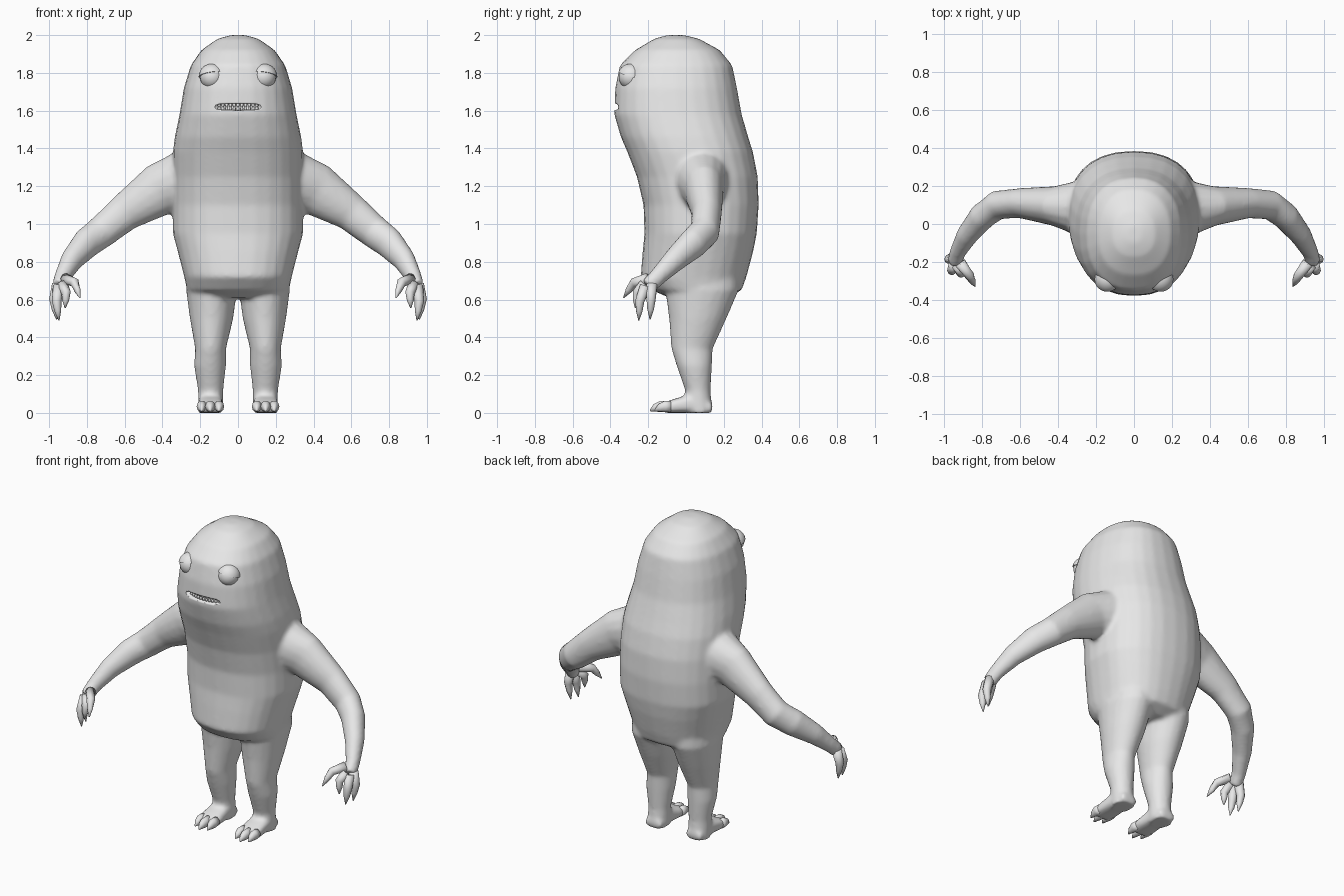
import bpy, bmesh
from math import cos, sin, pi
from mathutils import Vector, Matrix

if "Cube" in bpy.data.objects:
    bpy.data.objects.remove(bpy.data.objects["Cube"])

skin = bpy.data.materials.new("plain grey")
skin.use_nodes = True
skin.diffuse_color = (0.8, 0.8, 0.8, 1)
skin.node_tree.nodes["Principled BSDF"].inputs["Base Color"].default_value = (0.8, 0.8, 0.8, 1)


def finish(bm, name, smooth=True):
    bmesh.ops.recalc_face_normals(bm, faces=bm.faces)
    for f in bm.faces:
        f.smooth = smooth
    me = bpy.data.meshes.new(name)
    bm.to_mesh(me)
    bm.free()
    me.materials.append(skin)
    ob = bpy.data.objects.new(name, me)
    bpy.context.collection.objects.link(ob)
    return ob


def ring(c, a, b, n=2.0, count=20):
    """Superellipse section around c with half axes a and b."""
    def p(v):
        return abs(v) ** (2 / n) * (1 if v >= 0 else -1)
    angles = [2 * pi * i / count for i in range(count)]
    return [Vector(c) + Vector(a) * p(cos(t)) + Vector(b) * p(sin(t)) for t in angles]


def loft(bm, rings):
    """Skin a closed, capped surface over a list of sections."""
    rows = [[bm.verts.new(p) for p in r] for r in rings]
    for lo, hi in zip(rows, rows[1:]):
        for i in range(len(lo)):
            j = (i + 1) % len(lo)
            bm.faces.new((lo[i], lo[j], hi[j], hi[i]))
    bm.faces.new(rows[0])
    bm.faces.new(rows[-1])


def tube(bm, stations, side, ref=(0, 0, 1), count=16):
    """Loft along (x, y, z, height radius, width radius), mirrored by side."""
    pts = [Vector((s[0] * side, s[1], s[2])) for s in stations]
    rings = []
    for i, s in enumerate(stations):
        t = (pts[min(i + 1, len(pts) - 1)] - pts[max(i - 1, 0)]).normalized()
        wide = t.cross(Vector(ref)).normalized()
        rings.append(ring(pts[i], wide * s[-1], wide.cross(t) * s[3], count=count))
    loft(bm, rings)


# Body: head and torso, z / half width / front y / back y
torso = [(2.0, .04, -.10, -.01), (1.98, .11, -.17, .07), (1.92, .195, -.27, .18),
         (1.84, .25, -.35, .245), (1.72, .287, -.375, .27), (1.58, .31, -.38, .295),
         (1.46, .335, -.345, .33), (1.38, .345, -.31, .355), (1.25, .345, -.26, .38),
         (1.1, .345, -.225, .385), (.95, .345, -.22, .375), (.85, .318, -.23, .355),
         (.72, .285, -.24, .32), (.65, .27, -.18, .295), (.61, .2, -.09, .22)]
# Leg: z / centre x / half width / front y / back y
leg = [(.8, .14, .12, -.12, .28), (.65, .14, .135, -.11, .28), (.5, .14, .115, -.09, .215),
       (.34, .145, .082, -.078, .142), (.25, .148, .085, -.05, .138),
       (.12, .145, .067, -.005, .13), (0, .145, .067, 0, .14)]
# Foot: y / half width / height
foot = [(.14, .055, .05), (.03, .064, .1), (-.06, .07, .075), (-.13, .066, .05)]
arm = [(.22, .08, 1.25, .17, .17), (.42, .095, 1.18, .14, .105), (.6, .11, 1.06, .1, .08),
       (.72, .1, .96, .088, .078), (.8, .04, .9, .083, .072), (.88, -.06, .81, .064, .058),
       (.93, -.15, .72, .047, .043), (.945, -.2, .67, .045, .04)]

bm = bmesh.new()
loft(bm, [ring((0, (f + b) / 2, z), (w, 0, 0), (0, (b - f) / 2, 0), 2.3, 28)
          for z, w, f, b in torso])
for side in (1, -1):
    loft(bm, [ring((x * side, (f + b) / 2, z), (w, 0, 0), (0, (b - f) / 2, 0))
              for z, x, w, f, b in leg])
    loft(bm, [ring((.146 * side, y, h / 2), (w, 0, 0), (0, 0, h / 2), 3) for y, w, h in foot])
    tube(bm, arm, side)
body = finish(bm, "body")

# Fuse the limbs into one soft skin
remesh = body.modifiers.new("fuse", "REMESH")
remesh.mode = "VOXEL"
remesh.voxel_size = .013
remesh.use_smooth_shade = True
soften = body.modifiers.new("soften", "SMOOTH")
soften.factor = .5
soften.iterations = 7

# Mouth opening
bm = bmesh.new()
loft(bm, [ring((0, y, 1.62), (.122, 0, 0), (0, 0, .018), 3) for y in (-.48, -.305)])
cutter = finish(bm, "mouth_cutter")
cutter.hide_render = True
cutter.display_type = "WIRE"
cutter.hide_set(True)
cut = body.modifiers.new("mouth", "BOOLEAN")
cut.operation = "DIFFERENCE"
cut.solver = "EXACT"
cut.object = cutter

# Teeth: two rows following the lip curve
bm = bmesh.new()
for row, z in ((1, 1.638), (-1, 1.602)):
    for i in range(-5, 6):
        x = i * .02
        y = -.352 + 1.9 * x * x
        loft(bm, [ring((x, y, z - row * d), (r, 0, 0), (0, r, 0), count=8)
                  for d, r in ((0, .009), (.013, .008), (.024, .002))])
finish(bm, "teeth")

# Hands: curved clawed fingers, tip position and knuckle position
fingers = [((.915, -.205, .71), (.865, -.275, .69), (.837, -.33, .61)),
           ((.93, -.22, .68), (.91, -.26, .635), (.915, -.268, .555)),
           ((.95, -.215, .67), (.96, -.245, .59), (.948, -.25, .49)),
           ((.955, -.18, .68), (.975, -.185, .6), (.96, -.19, .495))]
for side, label in ((1, "left"), (-1, "right")):
    bm = bmesh.new()
    for base, knuckle, tip in fingers:
        near = Vector(knuckle).lerp(Vector(tip), .5)
        tube(bm, [(*base, .03, .03), (*knuckle, .025, .025), (*near, .018, .018),
                  (*tip, .003, .003)], side, (0, 1, .3), 10)
    finish(bm, label + "_fingers")

    # Toes
    bm = bmesh.new()
    for x, reach in ((.1, -.17), (.147, -.19), (.192, -.165)):
        tube(bm, [(x, -.08, .035, .03, .026), (x, reach + .055, .034, .031, .027),
                  (x, reach + .025, .026, .022, .018), (x, reach, .012, .004, .004)],
             side, count=10)
    finish(bm, label + "_toes")

    # Eyeball with a heavy upper lid
    place = Matrix.Translation((.137 * side, -.292, 1.778))
    bm = bmesh.new()
    bmesh.ops.create_uvsphere(bm, u_segments=24, v_segments=16, radius=.064, matrix=place)
    finish(bm, label + "_eye")
    bm = bmesh.new()
    bmesh.ops.create_uvsphere(bm, u_segments=24, v_segments=16, radius=.071)
    bmesh.ops.bisect_plane(bm, geom=bm.verts[:] + bm.edges[:] + bm.faces[:],
                           plane_co=(0, 0, .012), plane_no=(.15 * side, .25, 1),
                           clear_inner=True)
    bmesh.ops.holes_fill(bm, edges=[e for e in bm.edges if e.is_boundary])
    bmesh.ops.transform(bm, matrix=place, verts=bm.verts)
    lid = finish(bm, label + "_eyelid")
    bpy.context.view_layer.objects.active = lid
    lid.select_set(True)
    bpy.ops.object.shade_smooth_by_angle()
    lid.select_set(False)
